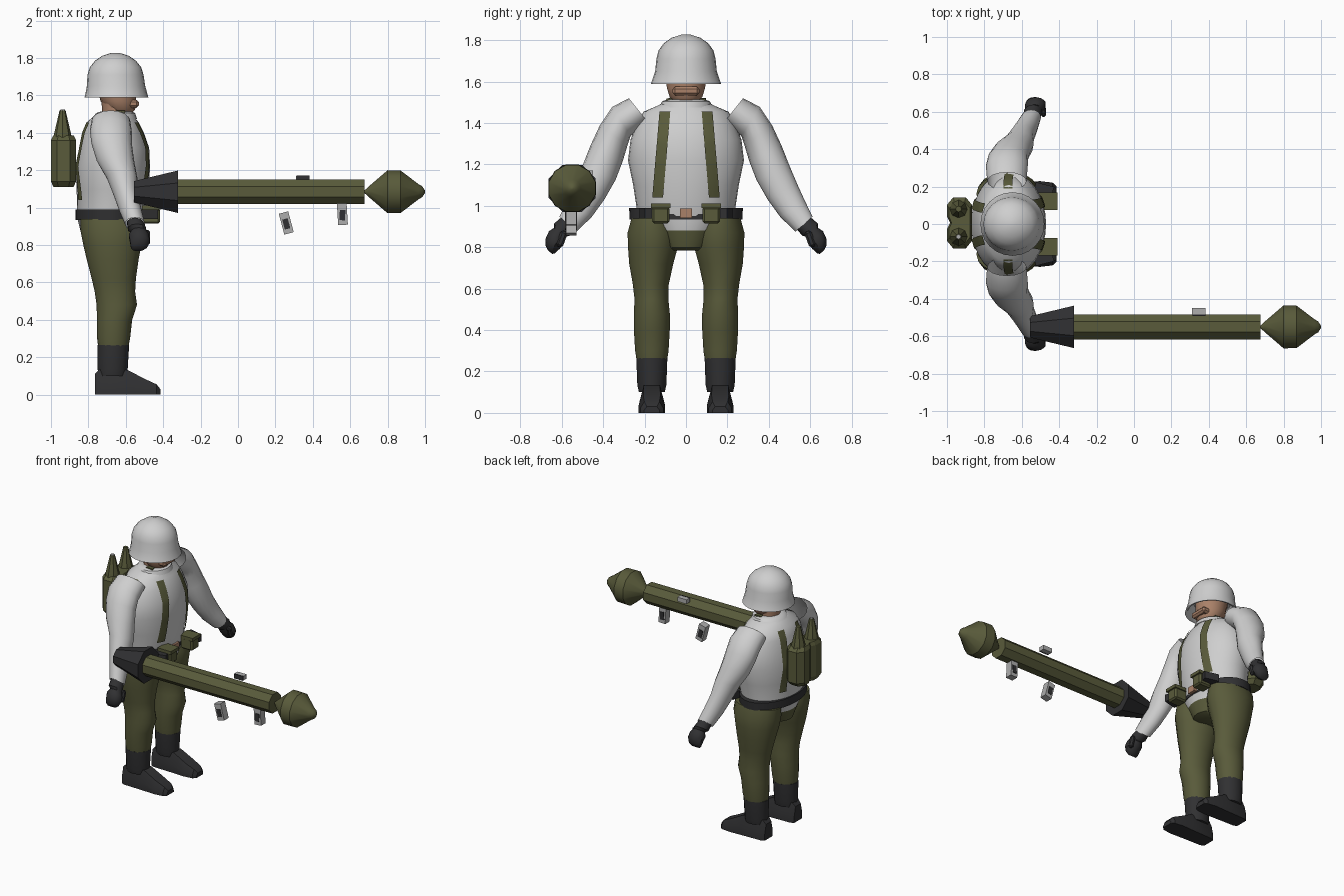
import bpy, bmesh, math
from mathutils import Vector, Matrix

if "Cube" in bpy.data.objects:
    bpy.data.objects.remove(bpy.data.objects["Cube"])


def mat(name, r, g, b):
    m = bpy.data.materials.new(name)
    m.diffuse_color = (r, g, b, 1)
    m.use_nodes = True
    m.node_tree.nodes["Principled BSDF"].inputs["Base Color"].default_value = m.diffuse_color
    return m


WHITE = mat("winter white", .62, .62, .62)
OLIVE = mat("olive green", .10, .104, .043)
DARK = mat("dark leather", .03, .03, .032)
SKIN = mat("skin", .40, .22, .14)
GREY = mat("metal grey", .42, .42, .42)


def finish(name, bm, mats, smooth=40):
    bmesh.ops.recalc_face_normals(bm, faces=bm.faces[:])
    me = bpy.data.meshes.new(name)
    bm.to_mesh(me)
    bm.free()
    for m in (mats if isinstance(mats, list) else [mats]):
        me.materials.append(m)
    ob = bpy.data.objects.new(name, me)
    bpy.context.collection.objects.link(ob)
    if smooth:
        bpy.ops.object.select_all(action='DESELECT')
        ob.select_set(True)
        bpy.context.view_layer.objects.active = ob
        bpy.ops.object.shade_smooth_by_angle(angle=math.radians(smooth))
    return ob


def ring(c, u, v, n, off=0.0):
    c, u, v = Vector(c), Vector(u), Vector(v)
    a = [2 * math.pi * (i + off) / n for i in range(n)]
    return [c + u * math.cos(t) + v * math.sin(t) for t in a]


def skin_rings(name, rings, mats, smooth=40, caps=True, rule=None):
    bm = bmesh.new()
    vs = [[bm.verts.new(p) for p in r] for r in rings]
    n = len(vs[0])
    for a, b in zip(vs, vs[1:]):
        for i in range(n):
            j = (i + 1) % n
            bm.faces.new((a[i], a[j], b[j], b[i]))
    if caps:
        bm.faces.new(vs[0])
        bm.faces.new(vs[-1])
    if rule:
        for f in bm.faces:
            f.material_index = rule(f.calc_center_median())
    return finish(name, bm, mats, smooth)


def stack(name, rows, m, n=20, y=0, **k):
    """rows of (z, centre x, radius x, radius y), stacked upward"""
    return skin_rings(name, [ring((cx, y, z), (rx, 0, 0), (0, ry, 0), n) for z, cx, rx, ry in rows], m, **k)


def box(name, c, size, m, bevel=0, rot=None):
    bm = bmesh.new()
    bmesh.ops.create_cube(bm, size=1)
    bmesh.ops.scale(bm, vec=size, verts=bm.verts)
    if bevel:
        bmesh.ops.bevel(bm, geom=bm.edges[:], offset=bevel, segments=1, affect='EDGES')
    if rot:
        bmesh.ops.rotate(bm, matrix=Matrix.Rotation(rot[1], 3, rot[0]), verts=bm.verts)
    bmesh.ops.translate(bm, vec=c, verts=bm.verts)
    return finish(name, bm, m, 0)


# Jacket, belt and pelvis
TORSO = [(.95, -.68, .18, .235), (1.0, -.675, .185, .24), (1.1, -.67, .193, .255), (1.22, -.67, .2, .28),
         (1.32, -.662, .187, .268), (1.40, -.668, .165, .237), (1.455, -.67, .14, .205),
         (1.485, -.665, .11, .135), (1.5, -.66, .1, .11)]
stack("jacket", TORSO, WHITE, n=32)
stack("collar", [(1.475, -.66, .12, .13), (1.505, -.655, .105, .115), (1.515, -.65, .08, .09)], WHITE)
stack("belt", [(.935, -.685, .185, .272), (.99, -.685, .185, .275)], DARK, n=28)
stack("pelvis", [(.785, -.675, .10, .10), (.80, -.675, .145, .12), (.88, -.675, .168, .17),
                 (.94, -.68, .178, .25)], [WHITE, OLIVE], n=24, rule=lambda c: 0 if c.z > .86 else 1)

# Head and helmet
stack("neck", [(1.47, -.66, .065, .07), (1.58, -.66, .07, .075)], SKIN, n=12)
stack("head", [(1.50, -.62, .045, .05), (1.525, -.625, .075, .08), (1.57, -.64, .095, .095),
               (1.66, -.65, .11, .1), (1.74, -.65, .08, .08)], SKIN, n=14)
box("nose_and_mouth", (-.565, 0, 1.555), (.07, .13, .042), SKIN, .012)
stack("helmet", [(1.66, -.655, .12, .115), (1.595, -.65, .155, .155), (1.59, -.65, .171, .17),
                 (1.603, -.65, .167, .165), (1.65, -.652, .156, .149), (1.71, -.655, .150, .143),
                 (1.75, -.655, .138, .133), (1.785, -.655, .11, .108), (1.812, -.655, .07, .07),
                 (1.828, -.655, .02, .02)], WHITE, n=24)


# Straps that hug the jacket
def torso_at(z):
    for a, b in zip(TORSO, TORSO[1:]):
        if z <= b[0]:
            t = (z - a[0]) / (b[0] - a[0])
            return [p + (q - p) * t for p, q in zip(a, b)]
    return TORSO[-1]


def strap(name, z0, z1, y0, y1, w, front):
    bm = bmesh.new()
    prev = None
    for i in range(17):
        t = i / 16
        z, yc = z0 + (z1 - z0) * t, y0 + (y1 - y0) * t
        _, cx, rx, ry = torso_at(z)
        row = []
        for k in (-1, -.33, .33, 1):
            y = yc + k * w / 2
            s = max(0, 1 - (y / (ry + .007)) ** 2)
            row.append(bm.verts.new((cx + front * (rx + .007) * math.sqrt(s), y, z)))
        if prev:
            for k in range(3):
                bm.faces.new((prev[k], prev[k + 1], row[k + 1], row[k]))
        prev = row
    finish(name, bm, OLIVE)


def side_strap(name, s):
    bm = bmesh.new()
    prev = None
    for i in range(9):
        z = 1.24 + .225 * i / 8
        _, cx, rx, ry = torso_at(z)
        row = [bm.verts.new((cx + d, s * (ry + .007), z)) for d in (-.028, .02)]
        if prev:
            bm.faces.new((prev[0], prev[1], row[1], row[0]))
        prev = row
    finish(name, bm, OLIVE)


for s, side in ((-1, "right"), (1, "left")):
    strap(side + "_front_strap", 1.04, 1.455, s * .137, s * .102, .052, 1)
    strap(side + "_back_strap", 1.04, 1.455, s * .12, s * .085, .05, -1)
    side_strap(side + "_side_strap", s)
    box(side + "_collar_tab", (-.63, s * .08, 1.503), (.05, .03, .03), OLIVE)

    # Belt pouches
    box(side + "_pouch", (-.465, s * .122, .955), (.095, .083, .082), OLIVE, .01)
    box(side + "_pouch_lid", (-.462, s * .122, 1.0), (.105, .092, .022), OLIVE)
    box(side + "_belt_case", (-.485, s * .175, .965), (.10, .075, .05), DARK, 0, ('Z', s * -.25))

    # Sleeve: open at the shoulder, tapering to the wrist
    rows = [(-.68, .228, 1.46, .62, .78, .077, .105), (-.68, .312, 1.408, .53, .85, .083, .112),
            (-.675, .35, 1.34, .83, .55, .082, .108), (-.655, .385, 1.25, .9, .43, .087, .10),
            (-.62, .42, 1.16, .91, .41, .087, .082), (-.60, .465, 1.07, .88, .47, .081, .066),
            (-.575, .515, .985, .84, .54, .071, .06), (-.55, .57, .912, .75, .66, .055, .053)]
    skin_rings(side + "_sleeve", [ring((x, s * y, z), (0, s * a * r, b * r), (rx, 0, 0), 16)
                                  for x, y, z, a, b, r, rx in rows], WHITE, caps=False)
    # Glove and thumb
    rows = [(-.55, .565, .92, .044, .045), (-.54, .60, .885, .048, .05), (-.53, .61, .872, .036, .042),
            (-.53, .625, .85, .046, .056), (-.525, .643, .82, .043, .055), (-.53, .655, .79, .03, .045),
            (-.535, .655, .775, .012, .03)]
    skin_rings(side + "_glove", [ring((x, s * y, z), (0, s * .8 * r, .6 * r), (rx, 0, 0), 10)
                                 for x, y, z, r, rx in rows], DARK)
    box(side + "_thumb", (-.485, s * .6, .84), (.03, .035, .08), DARK, .01, ('X', s * .35))

    # Trouser leg, boot shaft and foot
    legs = [(.25, -.667, .08, .074, .165), (.30, -.665, .088, .082, .165), (.40, -.66, .094, .088, .165),
            (.48, -.648, .108, .088, .165), (.55, -.658, .108, .083, .167), (.62, -.664, .118, .088, .17),
            (.72, -.67, .138, .108, .168), (.80, -.672, .155, .122, .16), (.87, -.673, .168, .124, .16),
            (.94, -.678, .165, .105, .16)]
    skin_rings(side + "_trouser_leg", [ring((cx, s * y, z), (rx, 0, 0), (0, ry, 0), 18)
                                       for z, cx, rx, ry, y in legs], OLIVE)
    stack(side + "_boot_shaft", [(.10, -.67, .078, .064), (.135, -.67, .08, .072), (.265, -.667, .085, .077)],
          DARK, n=14, y=s * .165)
    feet = []
    for x, w, h in ((-.765, .045, .11), (-.74, .056, .137), (-.59, .06, .132), (-.50, .064, .085),
                    (-.435, .056, .055), (-.415, .038, .03)):
        feet.append([Vector((x, s * .165 + k * w, z)) for k, z in
                     ((-1, 0), (1, 0), (1, h * .4), (.65, h), (-.65, h), (-1, h * .4))])
    skin_rings(side + "_foot", feet, DARK, smooth=30)
box("buckle", (-.492, 0, .965), (.025, .06, .045), SKIN)


# Rocket launcher, lying along x
def lathe_x(name, rows, m, n, smooth=0, off=.5):
    skin_rings(name, [ring((x, -.55, 1.085), (0, r, 0), (0, 0, r), n, off) for x, r in rows], m, smooth)


lathe_x("launcher_tube", [(-.34, .072), (.675, .072)], OLIVE, 8)
lathe_x("launcher_flare", [(-.555, .062), (-.32, .123)], DARK, 8)
lathe_x("warhead", [(.677, .008), (.70, .03), (.80, .119), (.87, .117), (.965, .042), (.985, .03), (1.0, .006)],
        OLIVE, 12, 35)

# Sight plate and grips with dark inset plates
box("sight", (.347, -.467, 1.155), (.072, .036, .03), GREY)
box("sight_front", (.347, -.487, 1.155), (.07, .008, .032), DARK)
for name, x, z, tilt in (("rear_grip", .258, .918, -.26), ("front_grip", .558, .965, .06)):
    box(name, (x, -.555, z), (.052, .05, .115), GREY, 0, ('Y', -tilt if tilt > 0 else -tilt * -1))
    for d in (-1, 1):
        box(name + "_inset", (x, -.555 + d * .025, z - .005), (.03, .008, .055), DARK, 0, ('Y', tilt))

# Back pack with two spare cones
pack = []
for z, k in ((1.11, .8), (1.14, 1), (1.36, 1), (1.385, .82)):
    pack.append([Vector((-.933 + a * .067 * k, b * .137 * k + .006, z)) for a, b in
                 ((-.5, -1), (.5, -1), (1, -.7), (1, .7), (.5, 1), (-.5, 1), (-1, .7), (-1, .25),
                  (-.75, 0), (-1, -.25), (-1, -.7))])
skin_rings("ammo_pack", pack, OLIVE, smooth=0)
for y in (-.068, .08):
    stack("spare_cone", [(1.37, -.938, .05, .05), (1.40, -.938, .044, .044), (1.52, -.938, .016, .016)],
          OLIVE, n=8, y=y, smooth=0)
stack("cone_tip", [(1.518, -.938, .014, .014), (1.524, -.938, .012, .012)], GREY, n=8, y=-.068, smooth=0)
